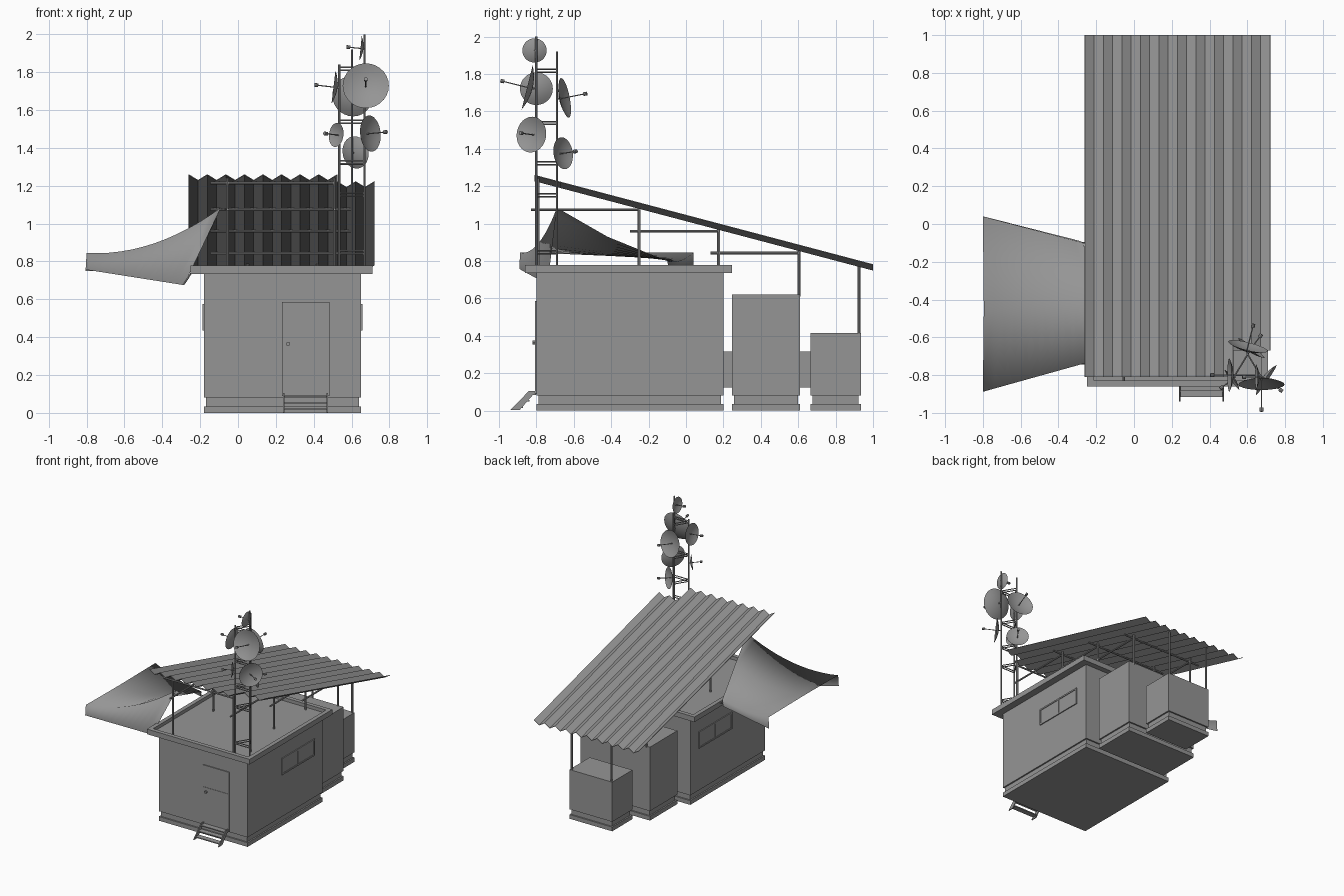
import bpy, bmesh, math
from mathutils import Vector

if "Cube" in bpy.data.objects:
    bpy.data.objects.remove(bpy.data.objects["Cube"], do_unlink=True)

grey = bpy.data.materials.new("weathered_grey")
grey.use_nodes = True
COL = (0.3, 0.3, 0.3, 1)
grey.diffuse_color = COL
grey.node_tree.nodes["Principled BSDF"].inputs["Base Color"].default_value = COL


def make(name, bm, smooth=False):
    bmesh.ops.recalc_face_normals(bm, faces=bm.faces)
    me = bpy.data.meshes.new(name)
    bm.to_mesh(me)
    bm.free()
    me.materials.append(grey)
    for p in me.polygons:
        p.use_smooth = smooth
    ob = bpy.data.objects.new(name, me)
    bpy.context.collection.objects.link(ob)
    return ob


def add_box(bm, x, y, z):
    vs = bmesh.ops.create_cube(bm, size=1)["verts"]
    for v in vs:
        v.co = [(a + b) / 2 + c * (b - a) for (a, b), c in zip((x, y, z), v.co)]


def boxes(name, *items):
    bm = bmesh.new()
    for item in items:
        add_box(bm, *item)
    return make(name, bm)


def add_rod(bm, a, b, r=0.006, sides=8):
    a, b = Vector(a), Vector(b)
    rot = (b - a).to_track_quat('Z', 'Y')
    vs = bmesh.ops.create_cone(bm, cap_ends=True, segments=sides, radius1=r,
                               radius2=r, depth=(b - a).length)["verts"]
    for v in vs:
        v.co = rot @ v.co + (a + b) / 2


def rods(name, pairs, r=0.006):
    bm = bmesh.new()
    for a, b in pairs:
        add_rod(bm, a, b, r)
    return make(name, bm)


# Three cabins, each on a stepped plinth
CX = 0.235
for name, hw, y, top in (("main_cabin", 0.415, (-0.8, 0.2), 0.74),
                         ("middle_cabin", 0.325, (0.245, 0.61), 0.62),
                         ("rear_cabin", 0.2, (0.665, 0.935), 0.415)):
    x = (CX - hw, CX + hw)
    inner = [(a + 0.012, b - 0.012) for a, b in (x, y)]
    boxes(name, (x, y, (0.08, top)), (*inner, (0.03, 0.085)), (x, y, (0, 0.035)))
boxes("cabin_links", ((0.05, 0.42), (0.19, 0.25), (0.125, 0.317)),
      ((0.1, 0.37), (0.6, 0.67), (0.125, 0.317)))

# Roof slab with raised rim
X, Y, Z, RIM = (-0.25, 0.71), (-0.86, 0.245), (0.735, 0.778), 0.035
boxes("cabin_roof_slab", (X, Y, (0.735, 0.75)),
      (X, (Y[0], Y[0] + RIM), Z), (X, (Y[1] - RIM, Y[1]), Z),
      ((X[0], X[0] + RIM), Y, Z), ((X[1] - RIM, X[1]), Y, Z))

# Door, frame and knob
boxes("door_panel", ((0.235, 0.48), (-0.803, -0.79), (0.1, 0.58)))
boxes("door_frame", ((0.232, 0.242), (-0.808, -0.79), (0.09, 0.587)),
      ((0.473, 0.483), (-0.808, -0.79), (0.09, 0.587)),
      ((0.232, 0.483), (-0.808, -0.79), (0.577, 0.587)),
      ((0.242, 0.473), (-0.806, -0.79), (0.395, 0.401)))
rods("door_knob", [((0.265, -0.8, 0.365), (0.265, -0.82, 0.365))], 0.011)

# Entry steps: slanted stringers and treads
bm = bmesh.new()
for x in (0.238, 0.468):
    loop = [(-0.94, 0.003), (-0.89, 0.003), (-0.8, 0.105), (-0.84, 0.105)]
    f = bm.faces.new([bm.verts.new((x, y, z)) for y, z in loop])
    ext = bmesh.ops.extrude_face_region(bm, geom=[f])["geom"]
    for v in ext:
        if isinstance(v, bmesh.types.BMVert):
            v.co.x += 0.008
for i in range(3):
    y, z = -0.917 + i * 0.035, 0.015 + i * 0.035
    add_box(bm, (0.24, 0.474), (y, y + 0.045), (z, z + 0.008))
make("entry_steps", bm)

# Side windows, two panes on each long wall
for name, x0 in (("left_window", 0.65), ("right_window", -0.18)):
    def xs(d):
        return (x0 - d, x0 + d)
    bars = [(xs(0.008), (y, y + 0.012), (0.435, 0.575)) for y in (-0.35, -0.136, 0.078)]
    bars += [(xs(0.008), (-0.35, 0.09), (z, z + 0.012)) for z in (0.435, 0.563)]
    boxes(name + "_frame", *bars)
    boxes(name + "_glass", (xs(0.003), (-0.35, 0.09), (0.435, 0.575)))


# Corrugated canopy, sloping to the back, notched around the mast
def slope(y):
    return 1.246 - (y + 0.81) * 0.264


bm = bmesh.new()
FOLDS, PITCH = 20, 0.049
for i in range(FOLDS):
    y0 = -0.81 if i < 16 else -0.67
    quad = []
    for k, y in ((i, y0), (i, 1.0), (i + 1, 1.0), (i + 1, y0)):
        bump = 0.015 if k % 2 == 0 else -0.015
        quad.append(bm.verts.new((-0.26 + k * PITCH, y, slope(y) + bump)))
    bm.faces.new(quad)
bmesh.ops.remove_doubles(bm, verts=bm.verts, dist=0.0005)
canopy = make("corrugated_canopy", bm)
mod = canopy.modifiers.new("sheet", 'SOLIDIFY')
mod.thickness = 0.004

# Canopy posts, cross beams and rails
PX = (-0.055, 0.51)
posts = []
for y, foot, xs in ((-0.79, 0.74, PX), (-0.25, 0.74, PX), (0.175, 0.74, PX),
                    (0.605, 0.61, PX), (0.925, 0.41, (0.05, 0.42))):
    posts += [((x, y, foot), (x, y, slope(y))) for x in xs]
rods("canopy_posts", posts, 0.008)
beams = [((-0.145, -0.79, 1.215), (0.51, -0.79, 1.215))]
for y, z, start in ((-0.25, 1.075, -0.83), (0.175, 0.96, -0.3), (0.6, 0.843, 0.13)):
    beams.append(((-0.145, y, z), (0.6, y, z)))
    beams += [((x, start, z), (x, y, z)) for x in PX]
rods("canopy_beams", beams, 0.007)

# Fabric awning lofted from its outer edge to the inner peak
N = 12
OUT = [(-0.805, -0.89, 0.757), (-0.8, -0.888, 0.845), (-0.795, -0.45, 0.845),
       (-0.8, 0.04, 0.845), (-0.805, 0.042, 0.75)]
INN = [(-0.285, -0.74, 0.675), (-0.09, -0.69, 1.085), (-0.16, -0.42, 0.93),
       (-0.27, -0.1, 0.8), (-0.285, -0.09, 0.75)]
SAG = (0.0, 0.07, 0.05, 0.02, 0.0)
bm = bmesh.new()
rows = []
for a, b, sag in zip(OUT, INN, SAG):
    row = []
    for i in range(N + 1):
        t = i / N
        p = Vector(a).lerp(Vector(b), t)
        p.z -= sag * 4 * t * (1 - t)
        row.append(bm.verts.new(p))
    rows.append(row)
for r0, r1 in zip(rows, rows[1:]):
    for i in range(N):
        bm.faces.new((r0[i], r0[i + 1], r1[i + 1], r1[i]))
make("fabric_awning", bm, True)
rods("awning_ties", [((-0.285, -0.74, 0.68), (-0.24, -0.74, 0.75)),
                     ((-0.28, -0.1, 0.77), (-0.23, -0.1, 0.76)),
                     ((-0.09, -0.69, 1.08), (-0.055, -0.69, 1.075))], 0.004)

# Three-legged lattice mast
LEGS = ((0.535, -0.8, 1.84), (0.668, -0.8, 2.0), (0.602, -0.69, 1.92))
rods("mast_legs", [((x, y, 0.745), (x, y, z)) for x, y, z in LEGS], 0.006)
rungs = []
for z in (0.84, 1.145, 1.315, 1.53, 1.81):
    for dz in (0, 0.016):
        for i in range(3):
            a, b = LEGS[i], LEGS[(i + 1) % 3]
            rungs.append(((a[0], a[1], z + dz), (b[0], b[1], z + dz)))
rods("mast_rungs", rungs, 0.004)


# Dish antenna: shallow bowl with feed arm, receiver and bracket
def dish(name, centre, aim, r, feed):
    centre, aim = Vector(centre), Vector(aim).normalized()
    rot = aim.to_track_quat('Z', 'Y')
    bm = bmesh.new()
    seg, rings = 28, 5
    hub = bm.verts.new(centre - aim * r * 0.12)
    prev = None
    for k in range(1, rings + 1):
        t = k / rings
        ring = []
        for s in range(seg):
            a = 2 * math.pi * s / seg
            p = Vector((r * t * math.cos(a), r * t * math.sin(a), r * (0.24 * t * t - 0.12)))
            ring.append(bm.verts.new(centre + rot @ p))
        for s in range(seg):
            n = (s + 1) % seg
            if prev:
                bm.faces.new((prev[s], ring[s], ring[n], prev[n]))
            else:
                bm.faces.new((hub, ring[s], ring[n]))
        prev = ring
    make(name, bm, True)
    tip = centre + aim * feed
    bm = bmesh.new()
    add_rod(bm, centre - aim * r * 0.12, tip, 0.003)
    add_rod(bm, tip - aim * 0.008, tip + aim * 0.012, 0.01)
    leg = min(LEGS, key=lambda l: (Vector(l[:2]) - centre.xy).length)
    add_rod(bm, centre - aim * r * 0.12, (leg[0], leg[1], centre.z), 0.005)
    make(name + "_feed", bm)


dish("large_front_dish", (0.675, -0.835, 1.725), (0, -1, 0.25), 0.122, 0.15)
dish("top_dish", (0.655, -0.81, 1.925), (-1, 0, 0.1), 0.065, 0.07)
dish("upper_side_dish", (0.515, -0.8, 1.72), (-1, 0, 0.12), 0.088, 0.1)
dish("upper_rear_dish", (0.6, -0.66, 1.67), (0.25, 1, 0.2), 0.108, 0.125)
dish("lower_outer_dish", (0.69, -0.82, 1.475), (0.8, -0.55, 0.08), 0.096, 0.105)
dish("lower_inner_dish", (0.525, -0.82, 1.468), (-0.8, -0.6, 0.1), 0.064, 0.075)
dish("lower_rear_dish", (0.615, -0.665, 1.375), (0.6, 0.8, 0.12), 0.086, 0.09)
